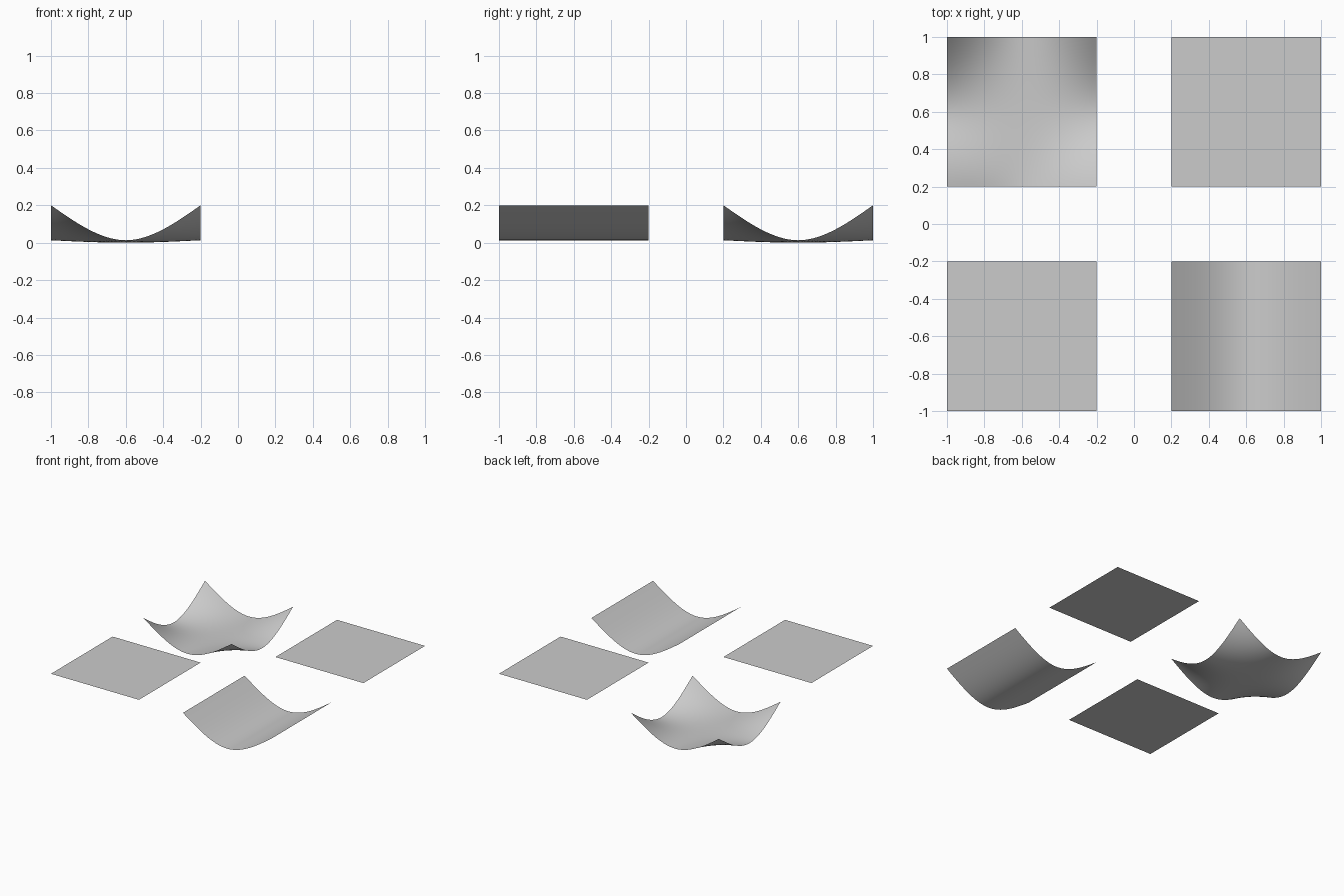
import bpy, bmesh

if "Cube" in bpy.data.objects:
    bpy.data.objects.remove(bpy.data.objects["Cube"])

HALF, TOP, N = 0.4, 0.2, 32
EDGE_MIN = 0.013


def ease(s):
    # Natural spline profile: round valley, straightening towards the rim
    s = abs(s)
    return 1.5 * s * s - 0.5 * s ** 3


def patch(name, cx, cy, height, n):
    bm = bmesh.new()
    bmesh.ops.create_grid(bm, x_segments=n, y_segments=n, size=HALF)
    for v in bm.verts:
        v.co.z = height(v.co.x / HALF, v.co.y / HALF)
        v.co.x += cx
        v.co.y += cy
    for f in bm.faces:
        f.smooth = True
    me = bpy.data.meshes.new(name)
    bm.to_mesh(me)
    bm.free()
    ob = bpy.data.objects.new(name, me)
    bpy.context.collection.objects.link(ob)
    return ob


def flat(u, v):
    return TOP


def trough(u, v):
    return EDGE_MIN + (TOP - EDGE_MIN) * ease(u)


def bowl(u, v):
    # Sagging sheet held up by its four corners
    a, b = ease(u), ease(v)
    return EDGE_MIN * (a + b) + (TOP - 2 * EDGE_MIN) * a * b


# Two flat sheets, a trough and a four-cornered sling
patch("flat_sheet_front", -0.6, -0.6, flat, 4)
patch("flat_sheet_back", 0.6, 0.6, flat, 4)
patch("trough_sheet", 0.6, -0.6, trough, N)
patch("sling_sheet", -0.6, 0.6, bowl, N)
